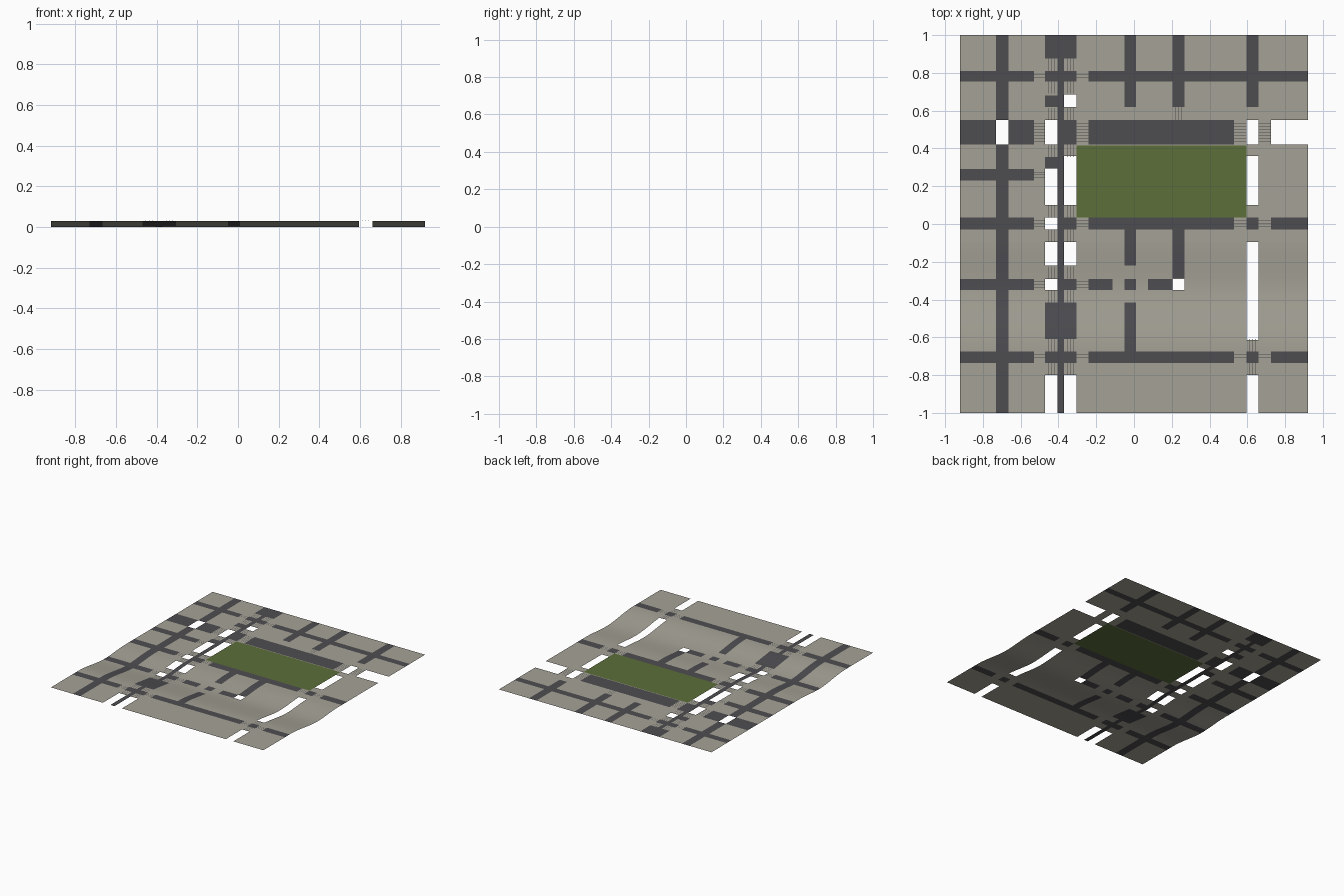
import bpy, bmesh

if "Cube" in bpy.data.objects:
    bpy.data.objects.remove(bpy.data.objects["Cube"])

# ---------- colours ----------
def mat(name, c):
    m = bpy.data.materials.new(name)
    m.diffuse_color = (*c, 1)
    m.use_nodes = True
    m.node_tree.nodes["Principled BSDF"].inputs["Base Color"].default_value = m.diffuse_color
    return m
MATS = {"pavement": mat("pavement_grey", (0.376, 0.361, 0.305)),
        "road": mat("asphalt_grey", (0.076, 0.074, 0.083)),
        "park": mat("grass_green", (0.107, 0.156, 0.042))}

# ---------- gentle terrain: high front plateau, dip, low rear plateau ----------
def smooth(a, b, y):
    t = max(0, min(1, (y - a) / (b - a)))
    return t * t * (3 - 2 * t)
def height(y):
    return 0.03 * (1 - smooth(-0.66, -0.33, y)) + 0.014 * smooth(-0.33, -0.08, y)

# ---------- street layout ----------
X0, X1 = -0.92, 0.92
WALK = 0.065
A = (-0.47, -0.405)      # left lane of the avenue
C = (-0.37, -0.305)      # right lane of the avenue
E = (0.595, 0.66)        # east street
V1, V3, V4 = (-0.73, -0.665), (-0.05, 0.01), (0.205, 0.268)
H1, H2, H3 = (0.755, 0.81), (0.42, 0.55), (0.23, 0.29)
H4, H5, H6 = (-0.03, 0.035), (-0.35, -0.29), (-0.735, -0.675)

paint = []               # later rectangles cover earlier ones
def rect(kind, xr, yr):
    paint.append((kind, xr[0], xr[1], yr[0], yr[1]))

rect("pavement", (X0, X1), (-1, 1))
# cross streets
for h, end in ((H1, X1), (H2, 0.595), (H3, -0.53), (H4, X1), (H6, X1)):
    rect("road", (X0, end), h)
rect("road", (X0, -0.115), H5)
rect("road", V3, H5)
rect("road", (0.075, 0.205), H5)
# long streets
rect("road", V1, (-1, 1))
for v in (V3, V4, E):
    rect("road", v, (0.62, 1))
rect("road", V3, (-0.22, -0.03))
rect("road", V3, (-0.675, -0.415))
rect("road", V4, (-0.285, -0.03))
for lane in (A, C):
    rect("road", lane, (0.875, 1))
    rect("road", lane, (-0.61, -0.415))
rect("road", A, (0.62, 0.68))
rect("road", A, (0.295, 0.36))

# crossings, striped along the street they cross
stripes = []
def crossing(xr, yr, along):
    rect("pavement", xr, yr)
    lo, hi = yr if along == "x" else xr
    n = round((hi - lo) / 0.016)
    for i in range(1, n):
        p = lo + (hi - lo) * i / n
        s = (p - 0.0012, p + 0.0012)
        stripes.append((xr, s) if along == "x" else (s, yr))

for h in (H1, H2, H4, H5, H6):
    crossing((-0.53, A[0]), h, "x")
    crossing((C[1], C[1] + WALK), h, "x")
for h in (H2, H4, H6):
    crossing((E[0] - WALK, E[0]), h, "x")
    crossing((E[1], E[1] + WALK), h, "x")
crossing((-0.53, A[0]), H3, "x")
for lane in (A, C):
    for h in (H1, H2, H4, H5, H6):
        crossing(lane, (h[1], h[1] + WALK), "y")
        crossing(lane, (h[0] - WALK, h[0]), "y")
for y in (H6[0] - WALK, H6[1]):
    crossing(E, (y, y + WALK), "y")
crossing(V4, (0.55, 0.62), "y")

# park block
rect("park", (-0.305, 0.595), (0.035, 0.415))

# open gaps in the sheet
for xr, yr in ((V1, H2), (C, (0.62, 0.685)), (A, H2), (A, (0.10, 0.295)),
               (C, (0.10, 0.36)), (A, H4), (A, (-0.22, -0.095)),
               (C, (-0.22, -0.095)), (A, H5), (A, (-1, -0.80)), (C, (-1, -0.80)),
               (E, H2), ((0.725, X1), H2), (E, (0.10, 0.36)),
               (E, (-0.615, -0.095)), (E, (-1, -0.80)), (V4, H5)):
    rect(None, xr, yr)
# narrow median running the whole length
rect("road", (A[1], C[0]), (-1, 1))

# ---------- build sheets ----------
def sheet(name, kind, rects, lift=0.0, steps=()):
    bm = bmesh.new()
    cache = {}
    def vert(x, y):
        k = (round(x, 4), round(y, 4))
        if k not in cache:
            cache[k] = bm.verts.new((x, y, height(y) + lift))
        return cache[k]
    for a, b, c, d in rects:
        ys = [c] + [s for s in steps if c + 1e-4 < s < d - 1e-4] + [d]
        for p, q in zip(ys, ys[1:]):
            bm.faces.new([vert(a, p), vert(b, p), vert(b, q), vert(a, q)])
    for f in bm.faces:
        f.smooth = True
    me = bpy.data.meshes.new(name)
    bm.to_mesh(me)
    bm.free()
    me.materials.append(MATS[kind])
    ob = bpy.data.objects.new(name, me)
    bpy.context.collection.objects.link(ob)

slope_steps = [-0.68 + 0.02 * i for i in range(32)]
xs = sorted({round(v, 4) for r in paint for v in r[1:3]})
ys = sorted({round(v, 4) for r in paint for v in r[3:5]} | {round(s, 4) for s in slope_steps})
cells = {k: [] for k in MATS}
for a, b in zip(xs, xs[1:]):
    for c, d in zip(ys, ys[1:]):
        x, y = (a + b) / 2, (c + d) / 2
        top = None
        for kind, l, r, lo, hi in paint:
            if l < x < r and lo < y < hi:
                top = kind
        if top:
            cells[top].append((a, b, c, d))
sheet("pavement_blocks", "pavement", cells["pavement"])
sheet("road_network", "road", cells["road"])
sheet("park_lawn", "park", cells["park"])
sheet("crossing_stripes", "road", [(*x, *y) for x, y in stripes], 0.0008, slope_steps)
